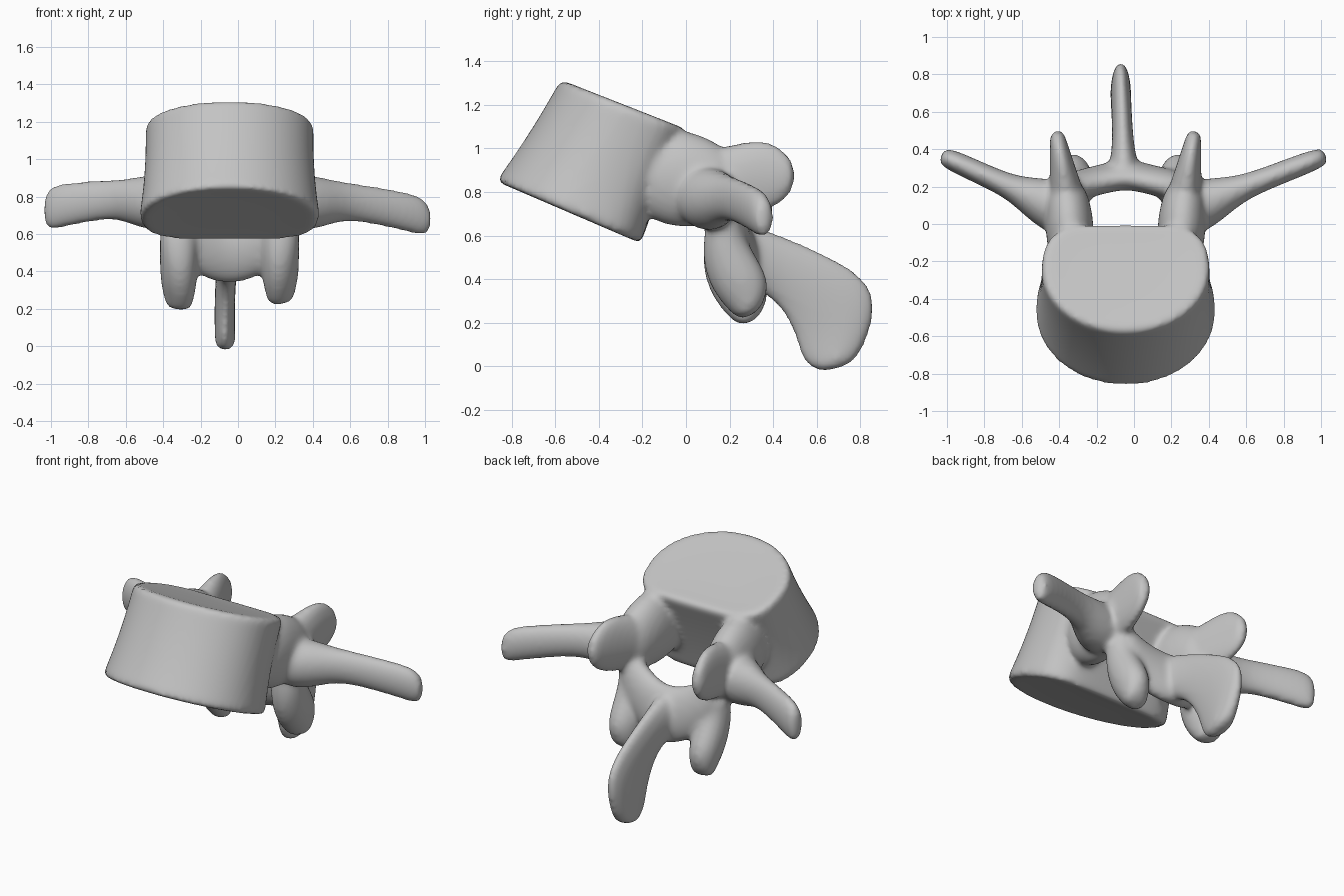
import bpy
import bmesh
import math
from mathutils import Vector

MIDDLE = -0.045   # the bone sits slightly off centre
SIDES = 20

cube = bpy.data.objects.get("Cube")
if cube:
    bpy.data.objects.remove(cube, do_unlink=True)

bone = bpy.data.materials.new("bone_grey")
bone.use_nodes = True
grey = (0.55, 0.55, 0.55, 1)
bone.diffuse_color = grey
bone.node_tree.nodes["Principled BSDF"].inputs["Base Color"].default_value = grey

bm = bmesh.new()


def loft(rings, wide, section=None):
    """Skin closed rings; each ring is (edge point, opposite edge point, half width)."""
    wide = Vector(wide).normalized()
    loops = []
    for first_edge, second_edge, half_width in rings:
        first_edge, second_edge = Vector(first_edge), Vector(second_edge)
        centre = (first_edge + second_edge) / 2
        arm = (first_edge - second_edge) / 2
        loop = []
        for step in range(SIDES):
            angle = math.tau * step / SIDES
            u, v = math.cos(angle), math.sin(angle)
            if section:
                u, v = section(u, v)
            loop.append(bm.verts.new(centre + wide * half_width * u + arm * v))
        loops.append(loop)
    for near, far in zip(loops, loops[1:]):
        for step in range(SIDES):
            after = (step + 1) % SIDES
            bm.faces.new((near[step], near[after], far[after], far[step]))
    bm.faces.new(loops[0][::-1])
    bm.faces.new(loops[-1])


def body_section(u, v):
    """Round at the front, squared off and slightly hollow at the back."""
    if v >= 0:
        return u, v * 1.1 - 0.1
    hollow = 0.08 * max(0, 1 - (u / 0.5) ** 2)
    u = math.copysign(abs(u) ** 0.65, u)
    return u, hollow - 0.1 - 0.9 * abs(v) ** 0.65


def body_rings():
    """Rings between two tilted end plates, with a gentle waist and dished ends."""
    low_front, low_back = Vector((MIDDLE, -0.88, 0.85)), Vector((MIDDLE, -0.18, 0.55))
    top_front, top_back = Vector((MIDDLE, -0.58, 1.32)), Vector((MIDDLE, 0.03, 1.08))
    dish = (top_front - low_front) * 0.03
    levels = [(1 - math.cos(math.pi * step / 5)) / 2 for step in range(6)]
    steps = [(0, 0.5), (0, 0.9)] + [(level, 1) for level in levels] + [(1, 0.9), (1, 0.5)]
    for level, scale in steps:
        front = low_front.lerp(top_front, level)
        back = low_back.lerp(top_back, level)
        size = scale - 0.03 * math.sin(math.pi * level)
        inset = (1 - size) / 2
        sink = dish * (1 - 2 * level) * (1 - scale)
        yield (front.lerp(back, inset) + sink, back.lerp(front, inset) + sink,
               size * (0.49 - 0.035 * level))


loft(body_rings(), (1, 0, 0), body_section)

# Spinous process: upper y, z and lower y, z; flared at the root
spine = [(0.2, 0.66, 0.2, 0.38), (0.3, 0.65, 0.3, 0.36), (0.45, 0.6, 0.42, 0.3),
         (0.8, 0.45, 0.5, 0.15), (0.89, 0.3, 0.52, 0.05), (0.83, 0.1, 0.56, 0),
         (0.76, 0, 0.62, -0.03)]
loft([((MIDDLE - 0.03 * uy, uy, uz), (MIDDLE - 0.03 * uy, ly, lz), max(0.055, 0.2 - 0.4 * uy))
      for uy, uz, ly, lz in spine], (1, 0, 0))


def lamina_rings():
    """An arch across the back of the canal, lowest and rearmost in the middle."""
    for step in range(-3, 4):
        out = abs(step) / 3
        x, y, z = MIDDLE + 0.11 * step, 0.25 - 0.08 * out, 0.5 + 0.18 * out ** 2
        yield (x, y, z + 0.17), (x, y + 0.04, z - 0.17), 0.08


loft(lamina_rings(), (0, 1, 0))

# Pedicle: x, y, top, bottom, half width
pedicle = [(0.28, -0.25, 1.05, 0.7, 0.12), (0.3, -0.05, 1.09, 0.63, 0.13),
           (0.3, 0.04, 1.08, 0.64, 0.13), (0.32, 0.25, 0.98, 0.65, 0.1)]
# Upper facet: y, top, bottom
upper_facet = [(0.1, 1, 0.66), (0.22, 1.02, 0.68), (0.35, 1.05, 0.7),
               (0.45, 1, 0.75), (0.5, 0.93, 0.82)]
# Transverse process: x, top, bottom, half width
transverse = [(0.28, 0.92, 0.64, 0.15), (0.42, 0.92, 0.61, 0.14), (0.55, 0.89, 0.66, 0.09),
              (0.66, 0.88, 0.68, 0.06), (0.93, 0.85, 0.62, 0.06), (1, 0.82, 0.6, 0.05),
              (1.03, 0.77, 0.63, 0.04)]
# Lower facet: front y, z and back y, z
lower_facet = [(0.1, 0.7, 0.27, 0.72), (0.08, 0.57, 0.25, 0.63), (0.08, 0.45, 0.31, 0.52),
               (0.13, 0.33, 0.38, 0.41), (0.2, 0.25, 0.37, 0.31), (0.25, 0.21, 0.32, 0.24)]

for side in (-1, 1):
    def across(x):
        return MIDDLE + side * x

    loft([((across(x), y, top), (across(x), y, low), half)
          for x, y, top, low, half in pedicle], (1, 0, 0))
    loft([((across(0.29 + 0.16 * y), y, top), (across(0.29 + 0.16 * y), y, low),
           0.12 - 0.17 * y) for y, top, low in upper_facet], (1, -0.2 * side, 0))

    # The left arm is a little longer and droops; the right one lifts
    arm = []
    for x, top, low, half in transverse:
        beyond = max(0, x - 0.5)
        reach, droop = across(x) + 0.08 * beyond, 0.06 * side * beyond
        arm.append(((reach, 0.42 * x - 0.065, top - droop),
                    (reach, 0.42 * x - 0.065, low - droop / 2), half))
    loft(arm, (-0.38 * side, 0.92, 0))

    # The right lower facet hangs lower
    hang = 0.015 * (1 - side)
    loft([((across(0.245), fy, fz - hang), (across(0.3), by, bz - hang), min(0.1, 0.3 * fz))
          for fy, fz, by, bz in lower_facet], (1, -0.25 * side, 0))

bmesh.ops.recalc_face_normals(bm, faces=bm.faces)
mesh = bpy.data.meshes.new("vertebra")
bm.to_mesh(mesh)
bm.free()
mesh.materials.append(bone)
vertebra = bpy.data.objects.new("vertebra", mesh)
bpy.context.collection.objects.link(vertebra)

# Fuse the parts into one bone and blend the joins
rounding = vertebra.modifiers.new("round", "SUBSURF")
rounding.levels = rounding.render_levels = 2
fuse = vertebra.modifiers.new("fuse", "REMESH")
fuse.mode = 'VOXEL'
fuse.voxel_size = 0.016
fuse.use_smooth_shade = True
blend = vertebra.modifiers.new("blend", "SMOOTH")
blend.factor = 0.5
blend.iterations = 10
